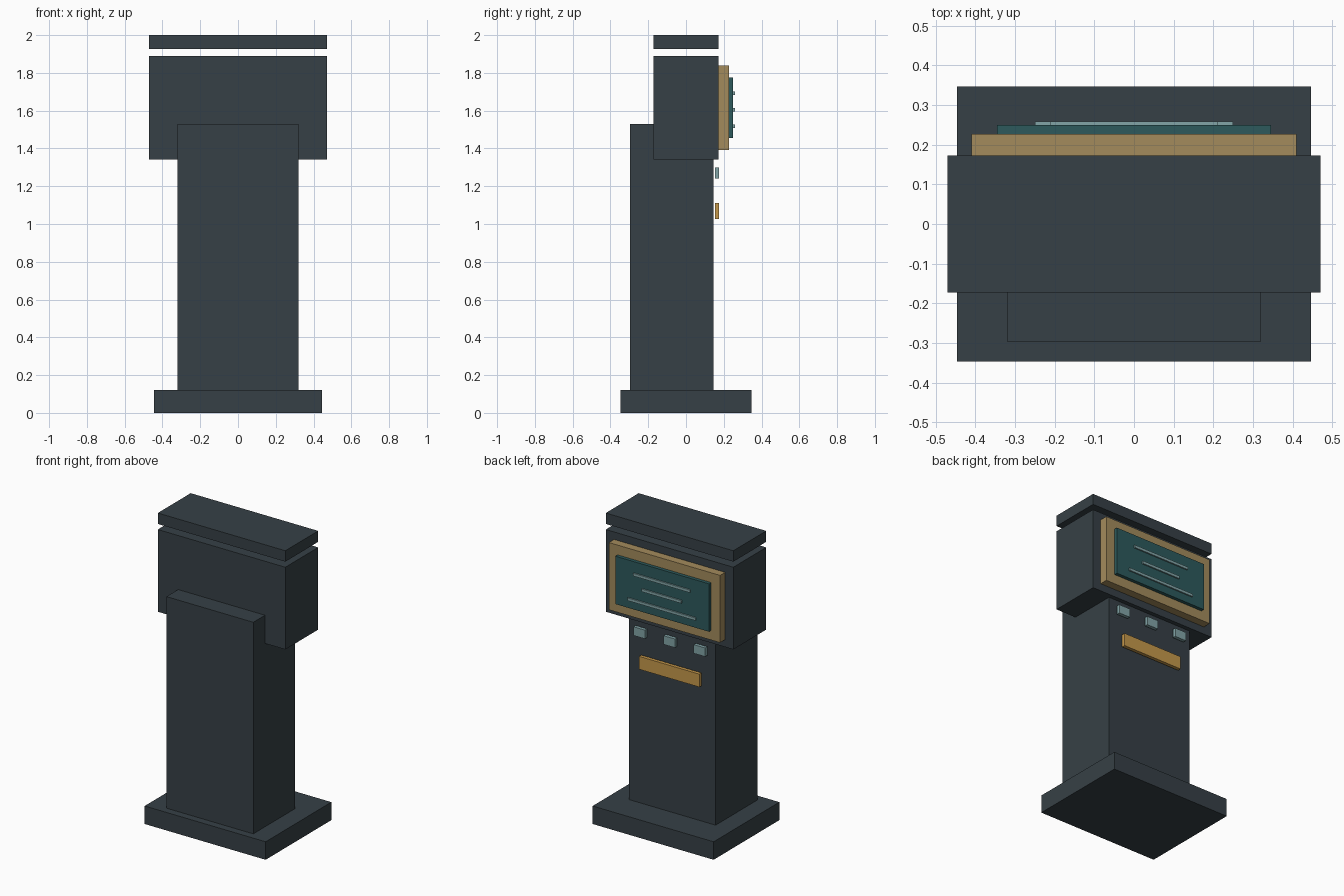
import bpy
import bmesh

if "Cube" in bpy.data.objects:
    bpy.data.objects.remove(bpy.data.objects["Cube"])


def material(name, rgb):
    m = bpy.data.materials.new(name)
    m.diffuse_color = (*rgb, 1.0)
    m.use_nodes = True
    m.node_tree.nodes["Principled BSDF"].inputs["Base Color"].default_value = m.diffuse_color
    return m


slate = material("dark_slate", (0.037, 0.051, 0.061))
brass = material("dull_brass", (0.37, 0.26, 0.107))
amber = material("amber", (0.56, 0.315, 0.07))
teal = material("deep_teal", (0.026, 0.102, 0.107))
pale = material("pale_teal", (0.225, 0.376, 0.39))


def box(name, mat, x, y, z):
    """Box spanning the (min, max) range given on each axis."""
    bm = bmesh.new()
    bmesh.ops.create_cube(bm, size=1.0)
    for v in bm.verts:
        v.co = [r[0] if c < 0 else r[1] for c, r in zip(v.co, (x, y, z))]
    mesh = bpy.data.meshes.new(name)
    bm.to_mesh(mesh)
    bm.free()
    mesh.materials.append(mat)
    ob = bpy.data.objects.new(name, mesh)
    bpy.context.collection.objects.link(ob)
    return ob


def wide(half):
    return (-half, half)


# Cabinet: foot, column, head and floating cap
box("base", slate, wide(0.446), wide(0.346), (0.0, 0.12))
box("column", slate, wide(0.32), (-0.296, 0.145), (0.12, 1.53))
box("head", slate, wide(0.47), wide(0.173), (1.342, 1.89))
box("cap", slate, wide(0.47), wide(0.173), (1.927, 2.0))

# Display: frame, screen and raised text bars
box("screen_frame", brass, wide(0.41), (0.173, 0.227), (1.392, 1.84))
box("screen", teal, wide(0.345), (0.227, 0.25), (1.456, 1.775))
for i, (half, z) in enumerate([(0.21, 1.692), (0.145, 1.604), (0.25, 1.517)]):
    box(f"text_bar_{i + 1}", pale, wide(half), (0.25, 0.259), (z - 0.009, z + 0.009))

# Row of buttons and the slot plate, standing just off the column
for i, x in enumerate((-0.222, 0.0, 0.222)):
    box(f"button_{i + 1}", pale, (x - 0.042, x + 0.042), (0.153, 0.176), (1.24, 1.298))
box("slot_plate", amber, wide(0.222), (0.153, 0.176), (1.026, 1.112))
